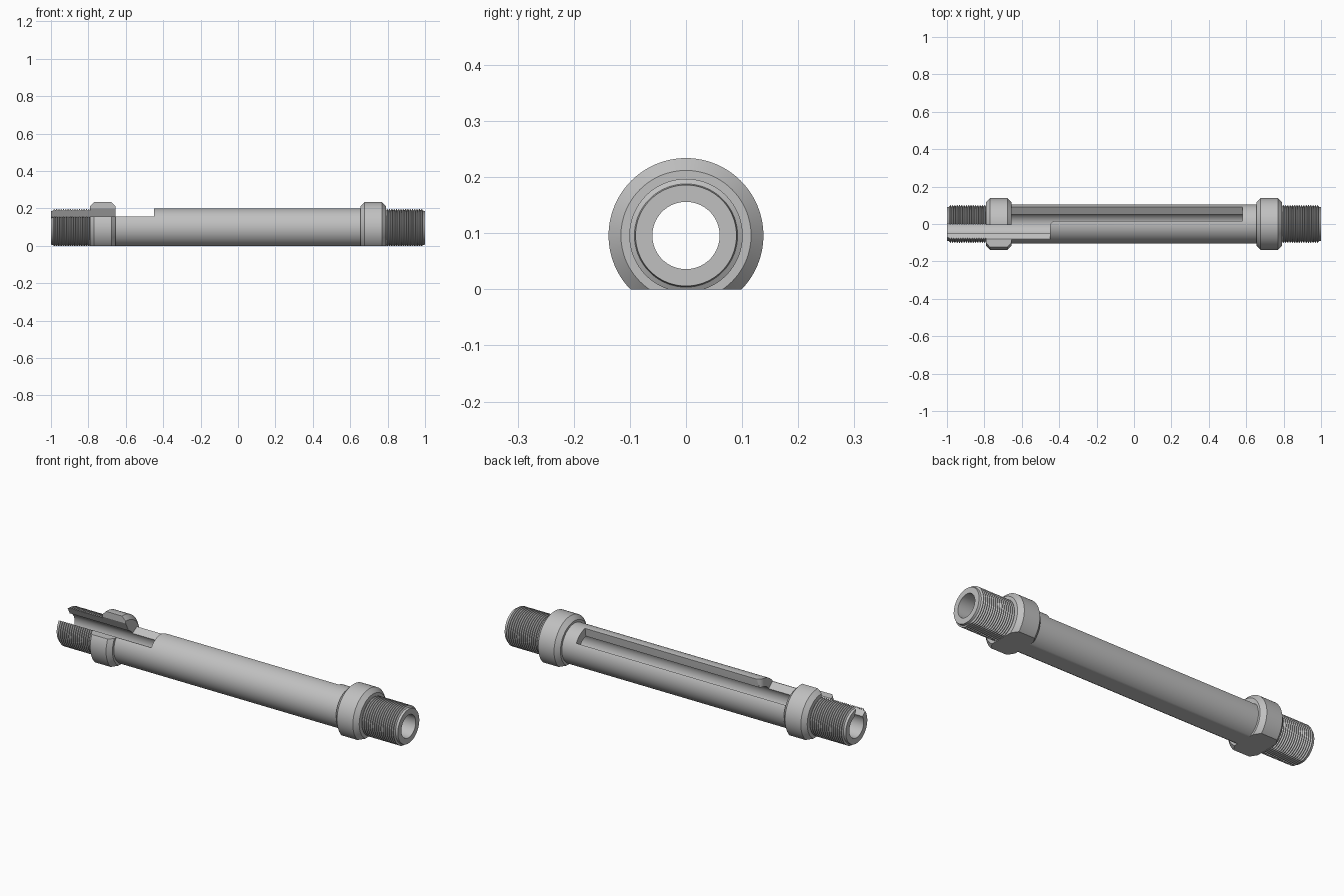
import bpy, bmesh, math

AXIS_Z = 0.096   # height of the bore axis
BORE = 0.06
SEGMENTS = 96

cube = bpy.data.objects.get("Cube")
if cube:
    bpy.data.objects.remove(cube, do_unlink=True)

steel = bpy.data.materials.new("steel_grey")
steel.use_nodes = True
COLOUR = (0.53, 0.53, 0.53, 1)
steel.diffuse_color = COLOUR
steel.node_tree.nodes["Principled BSDF"].inputs["Base Color"].default_value = COLOUR


def make_object(name, bm):
    bmesh.ops.recalc_face_normals(bm, faces=bm.faces)
    mesh = bpy.data.meshes.new(name)
    bm.to_mesh(mesh)
    bm.free()
    mesh.materials.append(steel)
    obj = bpy.data.objects.new(name, mesh)
    bpy.context.collection.objects.link(obj)
    return obj


def tube(name, outline):
    """Revolve an outer (x, radius) outline around the bore axis."""
    profile = outline + [(outline[-1][0], BORE), (outline[0][0], BORE)]
    bm = bmesh.new()
    rings = []
    for i in range(SEGMENTS):
        a = math.tau * i / SEGMENTS
        rings.append([bm.verts.new((x, r * math.cos(a), AXIS_Z + r * math.sin(a)))
                      for x, r in profile])
    n = len(profile)
    for i, ring in enumerate(rings):
        following = rings[(i + 1) % SEGMENTS]
        for j in range(n):
            k = (j + 1) % n
            bm.faces.new((ring[j], ring[k], following[k], following[j]))
    return make_object(name, bm)


def prism(name, points, offset):
    """Extrude a closed polygon of 3D points to make a cutter."""
    bm = bmesh.new()
    face = bm.faces.new([bm.verts.new(p) for p in points])
    result = bmesh.ops.extrude_face_region(bm, geom=[face])
    verts = [v for v in result["geom"] if isinstance(v, bmesh.types.BMVert)]
    bmesh.ops.translate(bm, verts=verts, vec=offset)
    obj = make_object(name, bm)
    obj.hide_render = True
    return obj


def along_x(name, section, x0, x1):
    points = [(x0, y, AXIS_Z + z) for y, z in section]
    return prism(name, points, (x1 - x0, 0, 0))


def finish(obj, cutters):
    bpy.ops.object.select_all(action="DESELECT")
    obj.select_set(True)
    bpy.context.view_layer.objects.active = obj
    for cutter in cutters:
        mod = obj.modifiers.new("cut", "BOOLEAN")
        mod.operation = "DIFFERENCE"
        mod.solver = "EXACT"
        mod.object = cutter
        bpy.ops.object.modifier_apply(modifier=mod.name)
    bpy.ops.object.shade_smooth_by_angle(angle=math.radians(25))


# Cutters: flat underside, open front notch, long back slot, rounded lip
floor = along_x("floor_cutter", [(-0.3, -0.3), (0.3, -0.3),
                                 (0.3, -AXIS_Z), (-0.3, -AXIS_Z)], -1.2, 1.2)
notch = along_x("notch_cutter", [(-0.005, 0.2), (-0.005, 0.104), (0.02, 0.055),
                                 (0, 0.02), (-0.05, 0.033), (-0.081, 0.061),
                                 (-0.2, 0.061), (-0.2, 0.2)], -1.1, -0.45)
slot = along_x("slot_cutter", [(0.016, 0.2), (0.016, 0.103), (0.009, 0.05),
                               (0.03, 0.01), (0.05, 0.029), (0.09, 0.052),
                               (0.17, 0.098), (0.17, 0.2)], -0.7, 0.58)
arc = [(-0.42 - 0.03 * math.cos(t), -0.014 + 0.03 * math.sin(t))
       for t in [math.pi / 2 * i / 8 for i in range(9)]]
lip_outline = [(-0.7, -0.014)] + arc + [(-0.42, 0.03), (-0.7, 0.03)]
lip = prism("lip_cutter", [(x, y, 0.13) for x, y in lip_outline], (0, 0, 0.15))

# Main barrel
barrel = tube("barrel", [(-0.655, 0.104), (0.655, 0.104)])
finish(barrel, [floor, slot, notch, lip])

# Collars and threaded ends on both sides
for side, label in ((-1, "right"), (1, "left")):
    cuts = [floor, notch] if side < 0 else [floor]
    collar = tube(label + "_collar", [(side * x, r) for x, r in (
        (0.655, 0.116), (0.677, 0.138), (0.77, 0.138), (0.792, 0.116))])
    finish(collar, cuts)

    ridges, start, end = 16, 0.792, 0.988
    pitch = (end - start) / ridges
    outline = [(start, 0.092)]
    for i in range(ridges):
        x = start + i * pitch
        outline += [(x + pitch * 0.4, 0.101), (x + pitch * 0.6, 0.101), (x + pitch, 0.092)]
    outline.append((1.0, 0.09))
    thread = tube(label + "_thread", [(side * x, r) for x, r in outline])
    finish(thread, cuts)

for cutter in (floor, notch, slot, lip):
    bpy.data.objects.remove(cutter, do_unlink=True)
